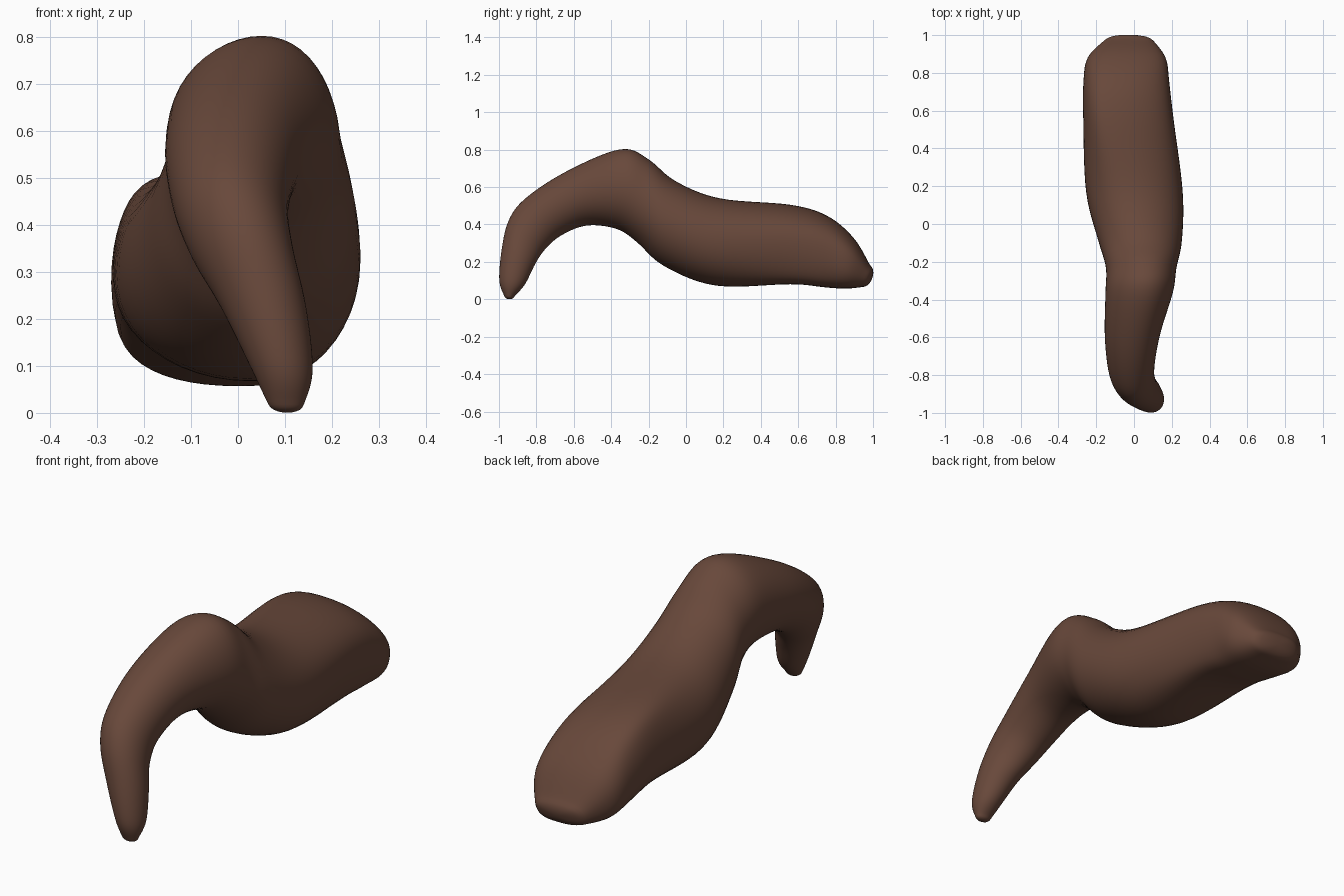
import bpy, bmesh, math
from mathutils import Vector

if "Cube" in bpy.data.objects:
    bpy.data.objects.remove(bpy.data.objects["Cube"])

# Organ body: sections along its length
# top (y, z), bottom (y, z), left x, right x
SECTIONS = [
    (-.972, .018, -.918, .015, .065, .140),
    (-.999, .10, -.860, .08, .030, .160),
    (-.987, .26, -.805, .19, -.035, .146),
    (-.950, .42, -.750, .27, -.100, .118),
    (-.860, .54, -.665, .342, -.138, .108),
    (-.640, .685, -.530, .394, -.156, .138),
    (-.350, .805, -.370, .375, -.152, .208),
    (-.200, .750, -.260, .302, -.150, .226),
    (-.060, .635, -.120, .177, -.190, .255),
    (.180, .540, .160, .070, -.256, .260),
    (.560, .507, .560, .080, -.270, .210),
    (.760, .445, .740, .063, -.269, .188),
    (.900, .325, .855, .056, -.248, .170),
    (.985, .180, .948, .066, -.160, .105),
]
TIPS = (Vector((.105, -.945, 0)), Vector((-.025, .998, .115)))
N, STEPS = 48, 7


def spline(a, b, c, d, t):
    return [.5 * (2*q + (r-p)*t + (2*p-5*q+4*r-s)*t*t + (3*q-p-3*r+s)*t**3)
            for p, q, r, s in zip(a, b, c, d)]


# rounded cross-section, squarer and leaning left toward the back
def ring(s):
    ty, tz, by, bz, xl, xr = s
    y = (ty + by) / 2
    n = 2 + .5 * min(1, max(0, y / .9))
    shift = -.08 * math.exp(-((y - .6) / .35) ** 2) \
        + .02 * math.exp(-((y + .35) / .25) ** 2)
    pts = []
    for k in range(N):
        a = 2 * math.pi * k / N
        c, d = math.cos(a), math.sin(a)
        u = math.copysign(abs(c) ** (2 / n), c)
        v = math.copysign(abs(d) ** (2 / n), d)
        w = (v + 1) / 2
        x = (xl + xr) / 2 + u * (xr - xl) / 2 + shift * v * (1 - u * u)
        pts.append(Vector((x, by + (ty - by) * w, bz + (tz - bz) * w)))
    return pts


rows, last = [], len(SECTIONS) - 1
for i in range(last):
    q = [SECTIONS[min(last, max(0, i + o))] for o in (-1, 0, 1, 2)]
    rows += [ring(spline(*q, j / STEPS)) for j in range(STEPS)]
rows.append(ring(SECTIONS[-1]))


# rounded caps closing both ends
def cap(r, tip):
    mid = sum(r, Vector()) / N
    return [[mid + (p - mid) * math.cos(t) + (tip - mid) * math.sin(t) for p in r]
            for t in (.35, .7, 1.05, 1.35)]


rows = cap(rows[0], TIPS[0])[::-1] + rows + cap(rows[-1], TIPS[1])
bm = bmesh.new()
vr = [[bm.verts.new(p) for p in r] for r in rows]
for a, b in zip(vr, vr[1:]):
    for k in range(N):
        bm.faces.new((a[k], a[(k+1) % N], b[(k+1) % N], b[k]))
for r, tip in ((vr[0], TIPS[0]), (vr[-1], TIPS[1])):
    t = bm.verts.new(tip)
    for k in range(N):
        bm.faces.new((r[k], r[(k+1) % N], t))
bmesh.ops.recalc_face_normals(bm, faces=bm.faces)
for _ in range(4):
    bmesh.ops.smooth_vert(bm, verts=bm.verts, factor=.4,
                          use_axis_x=True, use_axis_y=True, use_axis_z=True)
for f in bm.faces:
    f.smooth = True
me = bpy.data.meshes.new("organ_body")
bm.to_mesh(me)
bm.free()
mat = bpy.data.materials.new("reddish brown")
mat.diffuse_color = (.138, .065, .043, 1)
mat.use_nodes = True
mat.node_tree.nodes["Principled BSDF"].inputs["Base Color"].default_value = mat.diffuse_color
me.materials.append(mat)
bpy.context.collection.objects.link(bpy.data.objects.new("organ_body", me))
